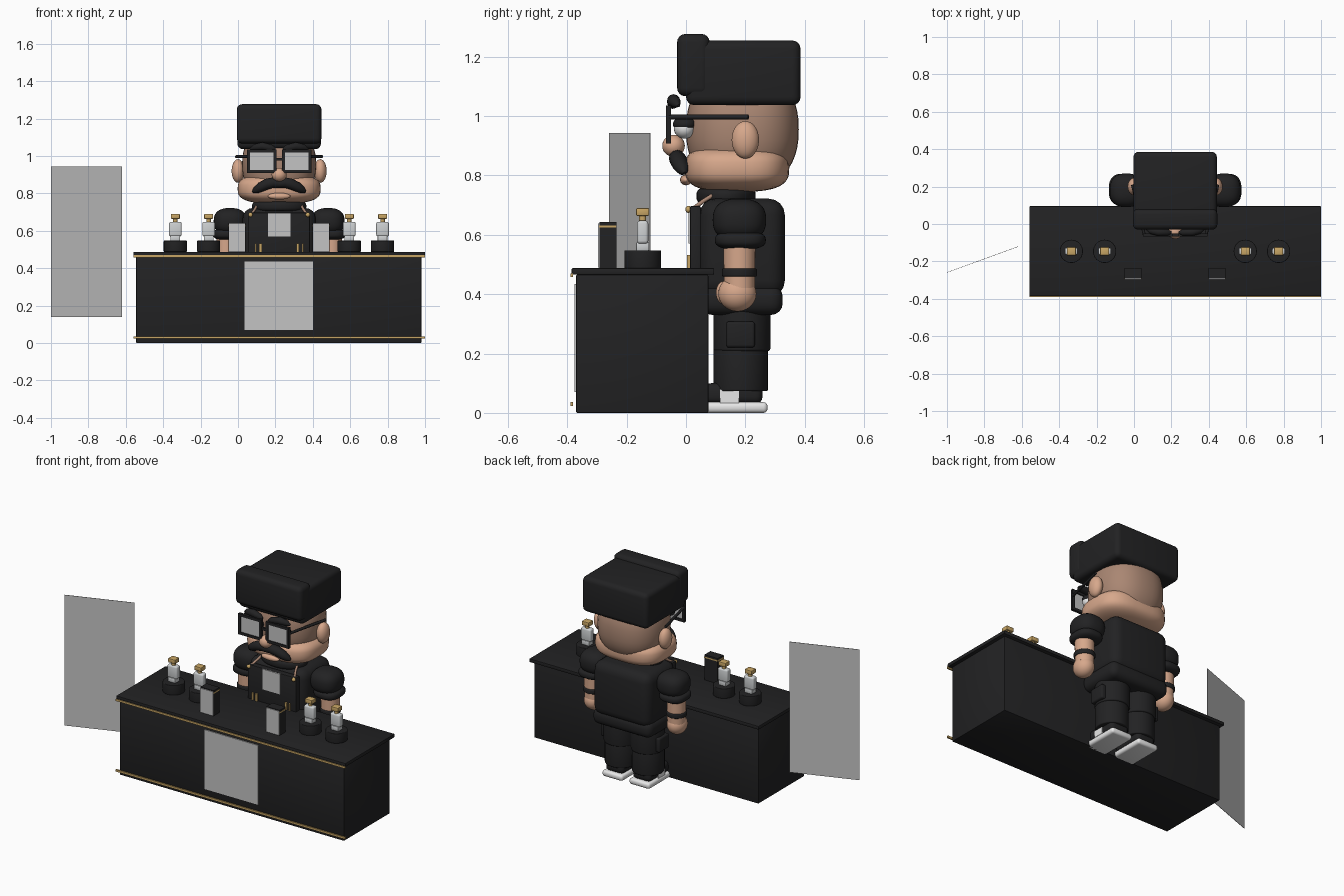
import bpy, bmesh, math
from mathutils import Vector, Matrix

if "Cube" in bpy.data.objects:
    bpy.data.objects.remove(bpy.data.objects["Cube"], do_unlink=True)


def material(name, r, g, b):
    m = bpy.data.materials.new(name)
    m.use_nodes = True
    m.diffuse_color = (r, g, b, 1)
    m.node_tree.nodes["Principled BSDF"].inputs["Base Color"].default_value = (r, g, b, 1)
    return m


black = material("soft black", 0.016, 0.016, 0.017)
skin = material("skin", 0.68, 0.39, 0.26)
stubble = material("shaved scalp", 0.40, 0.24, 0.17)
gold = material("gold", 0.58, 0.38, 0.13)
grey = material("poster grey", 0.55, 0.55, 0.55)
glass = material("glass grey", 0.62, 0.64, 0.65)
white = material("sole white", 0.8, 0.8, 0.8)

MID = 0.22          # x of the figure and the counter


def finish(name, bm, mat, angle=35):
    mesh = bpy.data.meshes.new(name)
    bmesh.ops.recalc_face_normals(bm, faces=bm.faces)
    bm.to_mesh(mesh)
    bm.free()
    mesh.shade_smooth()
    mesh.set_sharp_from_angle(angle=math.radians(angle))
    mesh.materials.append(mat)
    ob = bpy.data.objects.new(name, mesh)
    bpy.context.collection.objects.link(ob)
    return ob


def box(name, mat, x, y, z, round_by=0, segments=4):
    """Box from (low, high) ranges, with optional rounded edges."""
    bm = bmesh.new()
    bmesh.ops.create_cube(bm, size=1)
    for v in bm.verts:
        v.co = [(lo + hi) / 2 + c * (hi - lo) for c, (lo, hi) in zip(v.co, (x, y, z))]
    if round_by:
        bmesh.ops.bevel(bm, geom=bm.edges[:], offset=round_by, segments=segments,
                        profile=0.5, affect='EDGES')
    return finish(name, bm, mat)


def blob(name, mat, centre, radii, power=1.0):
    """Ellipsoid; a power below one makes it squarer."""
    bm = bmesh.new()
    bmesh.ops.create_uvsphere(bm, u_segments=40, v_segments=24, radius=1)
    for v in bm.verts:
        v.co = [o + r * math.copysign(abs(c) ** power, c)
                for c, o, r in zip(v.co, centre, radii)]
    return finish(name, bm, mat, 80)


def drum(name, mat, centre, r, z, top=None, round_by=0.0):
    bm = bmesh.new()
    bmesh.ops.create_cone(bm, cap_ends=True, segments=32, radius1=r,
                          radius2=top or r, depth=z[1] - z[0])
    if round_by:
        rims = [e for e in bm.edges if abs(e.verts[0].co.z - e.verts[1].co.z) < 1e-5]
        bmesh.ops.bevel(bm, geom=rims, offset=round_by, segments=4, profile=0.5,
                        affect='EDGES')
    bmesh.ops.translate(bm, verts=bm.verts, vec=(*centre, (z[0] + z[1]) / 2))
    return finish(name, bm, mat)


def tube(name, mat, points):
    """Smooth round tube through (x, y, z, radius) points."""
    curve = bpy.data.curves.new(name, 'CURVE')
    curve.dimensions = '3D'
    curve.bevel_depth = 1
    curve.bevel_resolution = 4
    curve.use_fill_caps = True
    s = curve.splines.new('POLY')
    s.points.add(len(points) - 1)
    for p, (x, y, z, r) in zip(s.points, points):
        p.co = (x, y, z, 1)
        p.radius = r
    s.use_smooth = True
    curve.materials.append(mat)
    ob = bpy.data.objects.new(name, curve)
    bpy.context.collection.objects.link(ob)
    return ob


def around(c, half):
    return (c - half, c + half)


# Counter with gold trims and front poster
box("counter_body", black, (-0.545, 0.98), (-0.37, 0.075), (0, 0.466), 0.004, 2)
box("counter_top", black, (-0.56, 1.0), (-0.385, 0.095), (0.466, 0.488), 0.004, 2)
for name, z in (("upper_trim", 0.464), ("lower_trim", 0.03)):
    box(name, gold, (-0.56, 1.0), (-0.39, -0.38), around(z, 0.006))
box("counter_poster", grey, (0.035, 0.40), (-0.376, -0.369), (0.07, 0.435))

# Free-hanging angled panel
panel = box("side_panel", grey, around(0, 0.202), around(0, 0.001), (0.14, 0.943))
panel.location = (-0.81, -0.19, 0)
panel.rotation_euler.z = math.radians(20)

# Bottles on round stands
for x in (-0.335, -0.157, 0.595, 0.773):
    y = -0.146
    drum("bottle_stand", black, (x, y), 0.062, (0.487, 0.548), round_by=0.004)
    box("bottle_base", glass, around(x, 0.026), around(y, 0.022), (0.546, 0.575), 0.004, 2)
    box("bottle_body", glass, around(x, 0.034), around(y, 0.019), (0.57, 0.648), 0.01, 3)
    drum("bottle_neck", gold, (x, y), 0.012, (0.645, 0.667))
    box("bottle_cap", gold, around(x, 0.024), around(y, 0.022), (0.664, 0.69), 0.004, 2)

# Menu stands
for x in (-0.006, 0.443):
    box("menu_stand", black, around(x, 0.045), (-0.292, -0.235), (0.487, 0.643))
    box("menu_band", gold, around(x, 0.046), (-0.293, -0.234), (0.624, 0.632))
    box("menu_card", grey, around(x, 0.043), (-0.297, -0.29), (0.49, 0.638))

# Hat
box("hat_crown", black, (-0.003, 0.443), (0.0, 0.386), (1.037, 1.255), 0.028)
box("hat_front_flap", black, (-0.006, 0.446), (-0.03, 0.08), (1.067, 1.277), 0.028)

# Head
blob("skull", stubble, (MID, 0.19, 0.955), (0.198, 0.19, 0.2), 0.85)
blob("jaw", skin, (MID, 0.172, 0.825), (0.222, 0.176, 0.08), 0.68)
blob("nose", skin, (MID, -0.042, 0.9), (0.04, 0.038, 0.037))
blob("chin_lip", skin, (MID, 0.0, 0.785), (0.06, 0.02, 0.018))

# Glasses bridge
box("glasses_bridge", black, around(MID, 0.025), (-0.066, -0.052), (0.975, 0.99))

# Shirt, hips and collar
box("torso", black, around(MID, 0.195), (0.045, 0.333), (0.39, 0.722), 0.055)
box("hips", black, around(MID, 0.2), (0.05, 0.326), (0.33, 0.43), 0.04)
collar = drum("collar", black, (0, 0), 0.1, (0.705, 0.757), round_by=0.02)
collar.location = (MID, 0.135, 0)
collar.scale.x = 1.45

# Apron and its badge
box("apron_bib", black, around(MID, 0.165), (0.013, 0.05), (0.42, 0.697), 0.006, 2)
box("apron_badge", grey, around(MID, 0.06), (0.008, 0.014), (0.57, 0.695))

# Mirrored parts
for s, side in ((1, "left_"), (-1, "right_")):
    def at(offset):
        return MID + s * offset

    def span(a, b):
        return tuple(sorted((at(a), at(b))))

    blob(side + "ear", skin, (at(0.22), 0.2, 0.92), (0.034, 0.046, 0.063))
    blob(side + "eye", white, (at(0.09), -0.005, 0.96), (0.042, 0.036, 0.036))
    blob(side + "eyelid", black, (at(0.09), -0.004, 0.973), (0.045, 0.04, 0.027))

    # Glasses frame, lens and temple arm
    frame_y = (-0.067, -0.051)
    for z in (0.916, 1.028):
        box(side + "frame_bar", black, span(0.015, 0.172), frame_y, around(z, 0.008))
    for x in (0.023, 0.164):
        box(side + "frame_post", black, around(at(x), 0.008), frame_y, (0.908, 1.036))
    box(side + "lens", grey, span(0.022, 0.165), (-0.062, -0.058), (0.915, 1.03))
    tube(side + "temple_arm", black, [(at(0.165), -0.058, 0.997, 0.008),
                                      (at(0.228), 0.21, 0.997, 0.008)])

    # Eyebrow and moustache half
    tube(side + "eyebrow", black, [(at(0.02), -0.045, 1.037, 0.006), (at(0.04), -0.045, 1.042, 0.018),
                                   (at(0.09), -0.042, 1.052, 0.022), (at(0.13), -0.035, 1.046, 0.018),
                                   (at(0.155), -0.025, 1.035, 0.005)])
    tube(side + "moustache", black, [(at(-0.005), -0.03, 0.853, 0.024), (at(0.03), -0.03, 0.858, 0.028),
                                     (at(0.065), -0.025, 0.85, 0.029), (at(0.1), -0.018, 0.833, 0.026),
                                     (at(0.125), -0.01, 0.818, 0.019), (at(0.142), -0.004, 0.808, 0.005)])

    # Apron strap, rivet and buckle
    tube(side + "apron_strap", stubble, [(at(0.15), 0.02, 0.685, 0.007), (at(0.13), 0.06, 0.715, 0.007),
                                         (at(0.11), 0.12, 0.752, 0.007)])
    blob(side + "apron_rivet", gold, (at(0.153), 0.008, 0.686), (0.012, 0.01, 0.012))
    box(side + "apron_clip", gold, around(at(0.1), 0.007), (0.003, 0.014), (0.487, 0.532))
    box(side + "apron_pin", gold, around(at(0.125), 0.004), (0.003, 0.014), (0.487, 0.532))

    # Arm
    arm = (at(0.282), 0.18)
    blob(side + "sleeve", black, (at(0.262), 0.18, 0.65), (0.088, 0.09, 0.072), 0.8)
    blob(side + "sleeve_cuff", black, (at(0.275), 0.183, 0.582), (0.08, 0.086, 0.032), 0.75)
    drum(side + "forearm", skin, arm, 0.052, (0.42, 0.57), 0.054)
    drum(side + "wristband", black, arm, 0.059, (0.459, 0.487), round_by=0.006)
    blob(side + "hand", skin, (at(0.282), 0.173, 0.402), (0.056, 0.064, 0.06))
    blob(side + "thumb", skin, (at(0.25), 0.125, 0.405), (0.024, 0.024, 0.038))

    # Leg and cargo pocket
    drum(side + "thigh", black, (at(0.092), 0.188), 0.096, (0.208, 0.36), round_by=0.008)
    drum(side + "shin", black, (at(0.092), 0.184), 0.092, (0.073, 0.215), round_by=0.006)
    box(side + "cargo_pocket", black, span(0.16, 0.202), (0.135, 0.232), (0.22, 0.308), 0.01, 3)

    # Shoe
    box(side + "sole", white, around(at(0.092), 0.07), (0.045, 0.275), (0, 0.036), 0.014, 3)
    box(side + "shoe_upper", black, around(at(0.092), 0.062), (0.06, 0.258), (0.03, 0.1), 0.025)
    box(side + "shoe_patch", white, span(0.15, 0.158), (0.115, 0.178), (0.033, 0.078))
